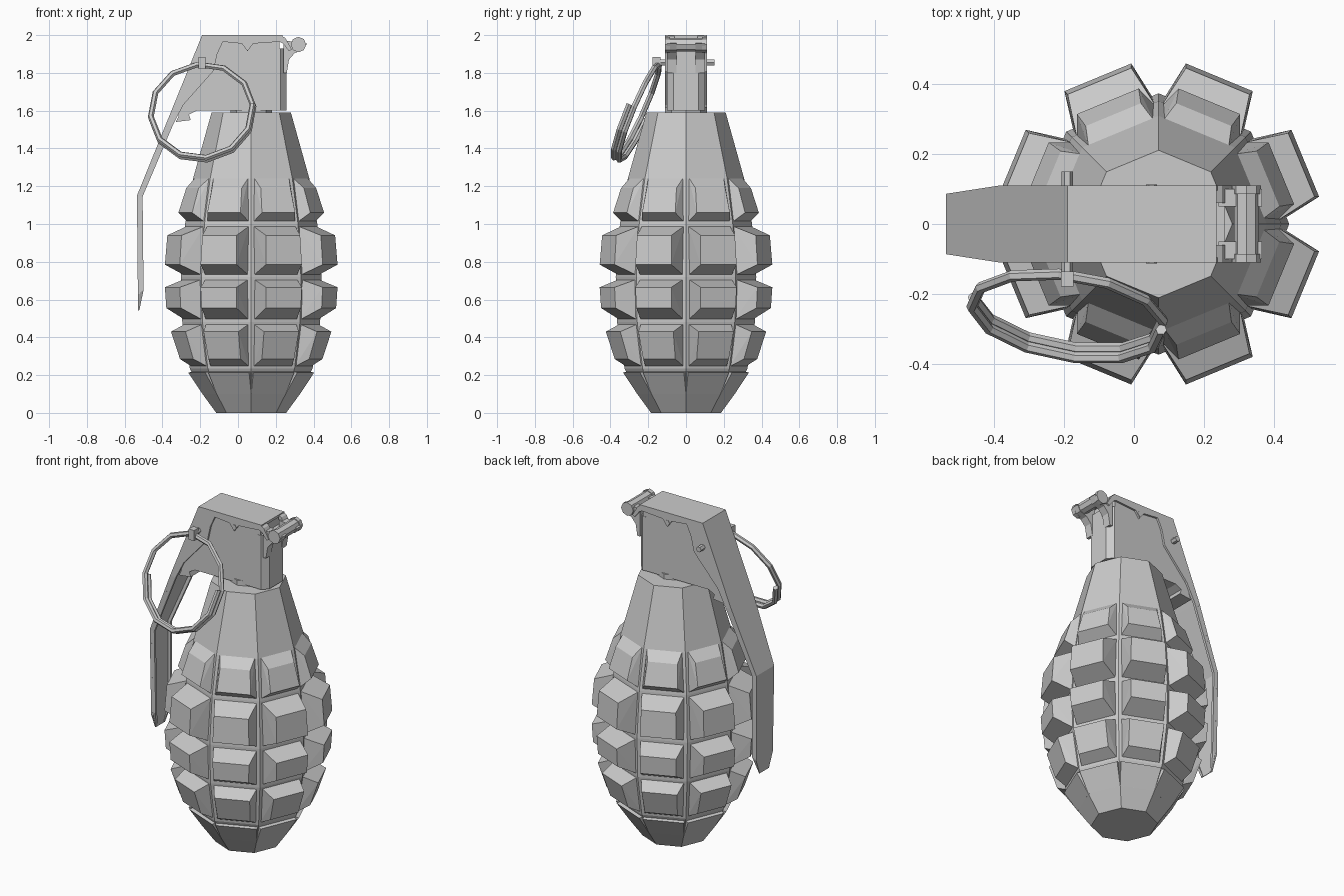
import bpy, bmesh
from math import sin, cos, pi, radians
from mathutils import Vector, Matrix

if "Cube" in bpy.data.objects:
    bpy.data.objects.remove(bpy.data.objects["Cube"])

CX = 0.07  # body axis


def finish(bm, name):
    bmesh.ops.recalc_face_normals(bm, faces=bm.faces)
    me = bpy.data.meshes.new(name)
    bm.to_mesh(me)
    bm.free()
    ob = bpy.data.objects.new(name, me)
    bpy.context.collection.objects.link(ob)
    return ob


def rings_to_solid(bm, rings):
    """Bridge equal-length point rings and cap both ends."""
    vs = [[bm.verts.new(p) for p in r] for r in rings]
    n = len(vs[0])
    for a, b in zip(vs, vs[1:]):
        for i in range(n):
            bm.faces.new((a[i], a[(i + 1) % n], b[(i + 1) % n], b[i]))
    bm.faces.new(vs[0])
    bm.faces.new(vs[-1])


def plate(bm, pts, y0, y1):
    """Extrude an x-z outline between two y values."""
    rings_to_solid(bm, [[(x, y, z) for x, z in pts] for y in (y0, y1)])


def rod(bm, x, z, y0, y1, r, n=6):
    plate(bm, [(x + r * cos(2 * pi * i / n), z + r * sin(2 * pi * i / n)) for i in range(n)], y0, y1)


# Octagonal core with tapered neck
core = [(0, .185), (.10, .258), (.215, .315), (.235, .325), (.48, .365),
        (.72, .372), (1.0, .35), (1.24, .308), (1.59, .21)]
bm = bmesh.new()
rings_to_solid(bm, [[(CX + r * cos(k * pi / 4), r * sin(k * pi / 4), z) for k in range(8)] for z, r in core])
finish(bm, "body_core")

# Raised blocks: each level is (z, distance from axis, half width)
rows = [
    [(1.245, .28, .10), (1.19, .337, .085), (1.06, .378, .095), (1.01, .315, .12)],
    [(.988, .32, .12), (.94, .44, .098), (.785, .452, .103), (.73, .335, .123)],
    [(.707, .335, .123), (.665, .452, .103), (.555, .445, .10), (.493, .33, .122)],
    [(.47, .33, .122), (.43, .418, .10), (.285, .37, .092), (.245, .295, .11)],
    [(.22, .285, .117), (.213, .312, .117), (.10, .2385, .0988)],
]
bm = bmesh.new()
for k in range(8):
    rot = Matrix.Translation((CX, 0, 0)) @ Matrix.Rotation(radians(22.5 + 45 * k), 4, 'Z')
    for row in rows:
        pts = []
        for z, d, h in row:
            pts += [(d, -h, z), (d, h, z)]
        # close the block inside the core
        pts += [(.2, s * .08, z) for z in (row[0][0] - .01, row[-1][0] + .01) for s in (-1, 1)]
        vs = [bm.verts.new(rot @ Vector(p)) for p in pts]
        res = bmesh.ops.convex_hull(bm, input=vs)
        bmesh.ops.delete(bm, geom=[v for v in vs if v.is_valid and not v.link_faces], context='VERTS')
bmesh.ops.dissolve_limit(bm, angle_limit=.01, verts=bm.verts, edges=bm.edges)
finish(bm, "fragment_blocks")

# Fuze housing with chamfered front
bm = bmesh.new()
plate(bm, [(-.185, 1.985), (.22, 1.985), (.22, 1.60), (-.22, 1.60), (-.26, 1.58), (-.25, 1.55),
           (-.33, 1.54), (-.315, 1.57), (-.31, 1.63)], -.098, .098)
rings_to_solid(bm, [[(.2, -.1, z), (.225, -.1, z), (.257, -.065, z), (.257, .065, z), (.225, .1, z), (.2, .1, z)]
                    for z in (1.6, 1.93)])
rod(bm, .05, 1.94, -.112, .112, .016)
finish(bm, "fuze_housing")

bm = bmesh.new()
bmesh.ops.create_cone(bm, cap_ends=True, segments=8, radius1=.11, radius2=.11, depth=.06,
                      matrix=Matrix.Translation((CX, 0, 1.59)))
finish(bm, "fuze_collar")

# Hinge: two curved arms, cross bar and end knobs
bm = bmesh.new()
arm = [(.24, 1.80), (.258, 1.80), (.27, 1.87), (.30, 1.905), (.345, 1.92), (.365, 1.955),
       (.31, 1.965), (.24, 1.97)]
for s in (-1, 1):
    plate(bm, arm, s * .05, s * .10)
    rod(bm, .32, 1.95, s * .085, s * .11, .041, 8)
    plate(bm, [(.225, 2.0), (.25, 1.985), (.285, 1.925), (.27, 1.915), (.235, 1.96)], s * .06, s * .11)
rod(bm, .32, 1.95, -.09, .09, .036, 8)
finish(bm, "hinge")

# Safety lever: channel of back plate plus side walls; (x, z, half width, depth)
path = [(.235, 2.0, .11), (-.19, 2.0, .11), (-.38, 1.532, .11), (-.535, 1.15, .086),
        (-.53, .63, .080), (-.528, .54, .045)]
inner = [(.235, 1.985), (-.178, 1.985), (-.365, 1.527), (-.523, 1.147), (-.519, .63), (-.524, .54)]
bm = bmesh.new()
rings_to_solid(bm, [[(x, -w, z), (x, w, z), (u, w, v), (u, -w, v)] for (x, z, w), (u, v) in zip(path, inner)])
wall = [(-.345, 1.523), (-.505, 1.145), (-.50, .65), (-.522, .545)]
for s in (-1, 1):
    rings_to_solid(bm, [[(x, s * w, z), (u, s * w, v), (u, s * (w - .015), v), (x, s * (w - .015), z)]
                        for (x, z, w), (u, v) in zip(path[2:], wall)])
    plate(bm, [(-.19, 2.0), (.235, 2.0), (.25, 1.95), (.22, 1.965), (.08, 1.955), (.05, 1.915), (.02, 1.955),
               (-.08, 1.965), (-.11, 1.90), (-.13, 1.81), (-.29, 1.63), (-.345, 1.523), (-.38, 1.532)],
          s * .095, s * .11)
finish(bm, "safety_lever")

# Safety pin and its eye
bm = bmesh.new()
rod(bm, -.19, 1.855, -.15, .15, .017)
plate(bm, [(-.208, 1.82), (-.172, 1.82), (-.172, 1.885), (-.208, 1.885)], -.178, -.135)
finish(bm, "safety_pin")

# Split pull ring: one and a half turns of a tilted coil
u = Vector((1, -.13, .03)).normalized()
v = Vector((0, .40, .92)).normalized()
n = u.cross(v).normalized()
steps, tube = 18, .016
rings = []
for i in range(steps + 1):
    a = radians(5 - 30 * i)
    out = u * cos(a) + v * sin(a)
    c = Vector((-.19, -.255, 1.595)) + out * .274 + n * (.022 - .044 * i / steps)
    rings.append([c + out * tube * cos(j * pi / 3) + n * tube * sin(j * pi / 3) for j in range(6)])
bm = bmesh.new()
rings_to_solid(bm, rings)
finish(bm, "pull_ring")
